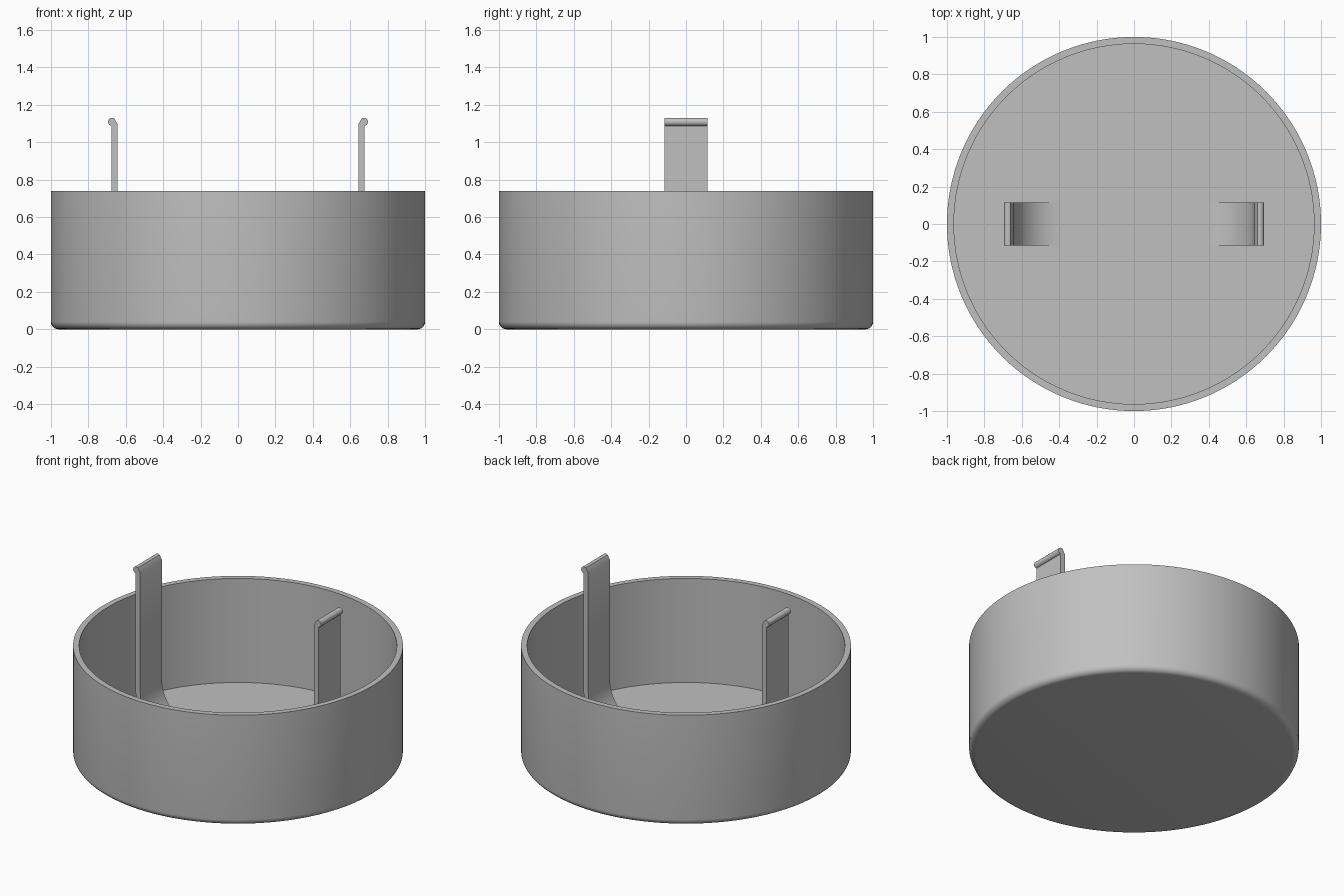
import bpy
import bmesh
from math import sin, cos, pi, radians
from mathutils import Vector

if "Cube" in bpy.data.objects:
    bpy.data.objects.remove(bpy.data.objects["Cube"])

grey = bpy.data.materials.new("plain grey")
grey.use_nodes = True
grey.diffuse_color = (0.53, 0.53, 0.53, 1)
grey.node_tree.nodes["Principled BSDF"].inputs["Base Color"].default_value = (0.53, 0.53, 0.53, 1)


def arc(cx, cz, r, start, end, steps):
    """Points on an arc in the xz plane, angles in degrees."""
    angles = [radians(start + (end - start) * i / steps) for i in range(steps + 1)]
    return [(cx + r * cos(a), cz + r * sin(a)) for a in angles]


def finish(bm, name):
    bmesh.ops.recalc_face_normals(bm, faces=bm.faces[:])
    mesh = bpy.data.meshes.new(name)
    bm.to_mesh(mesh)
    bm.free()
    obj = bpy.data.objects.new(name, mesh)
    bpy.context.collection.objects.link(obj)
    mesh.materials.append(grey)
    bpy.ops.object.select_all(action="DESELECT")
    obj.select_set(True)
    bpy.context.view_layer.objects.active = obj
    bpy.ops.object.shade_smooth_by_angle(angle=radians(30))
    return obj


FLOOR, RIM, INNER = 0.044, 0.74, 0.963
HALF_WIDTH = 0.115

# Round open cup: lathe profile with a rounded bottom edge
profile = [(0, 0)] + arc(0.96, 0.04, 0.04, -90, 0, 6)
profile += [(1, RIM), (INNER, RIM), (INNER, FLOOR), (0, FLOOR)]
bm = bmesh.new()
verts = [bm.verts.new((x, 0, z)) for x, z in profile]
edges = [bm.edges.new(pair) for pair in zip(verts, verts[1:])]
bmesh.ops.spin(bm, geom=verts + edges, cent=(0, 0, 0), axis=(0, 0, 1),
               angle=2 * pi, steps=128, use_merge=True)
bmesh.ops.remove_doubles(bm, verts=bm.verts[:], dist=0.0001)
finish(bm, "cup")

# Spring clip: curved foot flowing into the floor, upright strip, rounded lip
INSIDE, OUTSIDE, BEND = 0.643, 0.677, 0.25
cx, cz = INSIDE - BEND, FLOOR + BEND
section = arc(cx, cz, BEND, -90, 0, 14)
section += [(INSIDE, 1.095)]
section += arc(0.673, 1.109, 0.022, 125, -80, 14)
section += arc(cx, cz, BEND + OUTSIDE - INSIDE, 0, -90, 14)

for side, name in ((1, "left_clip"), (-1, "right_clip")):
    bm = bmesh.new()
    face = bm.faces.new([bm.verts.new((side * x, -HALF_WIDTH, z)) for x, z in section])
    result = bmesh.ops.extrude_face_region(bm, geom=[face])
    moved = [g for g in result["geom"] if isinstance(g, bmesh.types.BMVert)]
    bmesh.ops.translate(bm, verts=moved, vec=Vector((0, 2 * HALF_WIDTH, 0)))
    if not any(len(f.verts) == len(section) and f.calc_center_median().y < 0 for f in bm.faces):
        bm.faces.new([v for v in face.verts])
    finish(bm, name)
